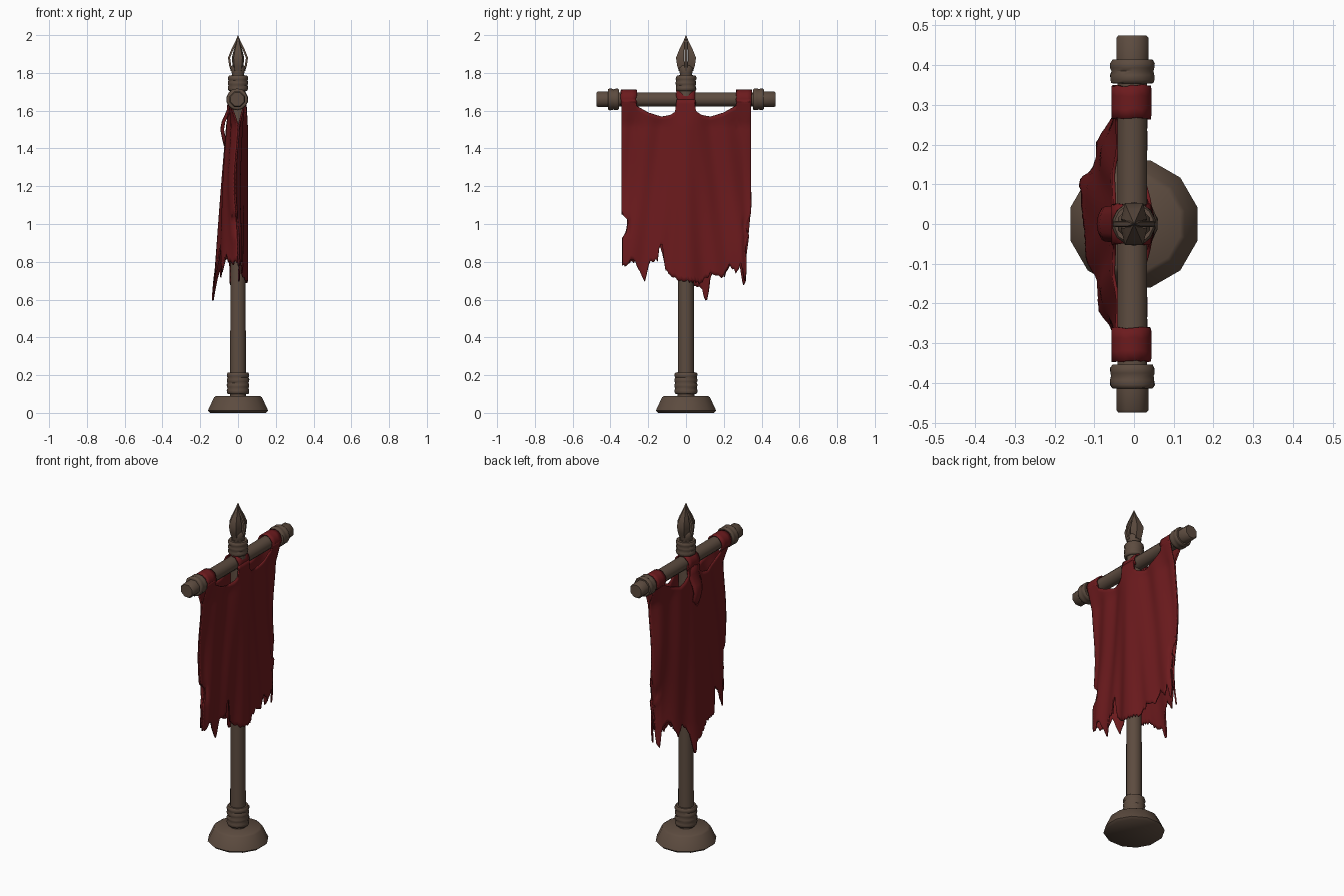
import bpy, bmesh, math, random
from mathutils import Matrix

if "Cube" in bpy.data.objects:
    bpy.data.objects.remove(bpy.data.objects["Cube"])

random.seed(4)


def material(name, col):
    m = bpy.data.materials.new(name)
    m.diffuse_color = (*col, 1)
    m.use_nodes = True
    m.node_tree.nodes["Principled BSDF"].inputs["Base Color"].default_value = m.diffuse_color
    return m


WOOD = material("weathered wood", (0.108, 0.071, 0.050))
CLOTH = material("dark red cloth", (0.150, 0.0105, 0.0125))


def finish(name, bm, mat, angle=50, thickness=0):
    bmesh.ops.recalc_face_normals(bm, faces=bm.faces)
    me = bpy.data.meshes.new(name)
    bm.to_mesh(me)
    bm.free()
    me.materials.append(mat)
    me.shade_smooth()
    me.set_sharp_from_angle(angle=math.radians(angle))
    ob = bpy.data.objects.new(name, me)
    bpy.context.collection.objects.link(ob)
    if thickness:
        s = ob.modifiers.new("thickness", "SOLIDIFY")
        s.thickness, s.offset = thickness, 0
    return ob


def lerp(points, v):
    """Piecewise linear curve through (position, value) points."""
    if v <= points[0][0]:
        return points[0][1]
    for (a, p), (b, q) in zip(points, points[1:]):
        if v <= b:
            return p + (q - p) * (v - a) / (b - a)
    return points[-1][1]


def grid(bm, rows, closed=False):
    vs = [[bm.verts.new(p) for p in r] for r in rows]
    for a, b in zip(vs, vs[1:]):
        n = len(a)
        for i in range(n if closed else n - 1):
            j = (i + 1) % n
            bm.faces.new((a[i], a[j], b[j], b[i]))
    return vs


def lathe(name, profile, sides, along_y=False, z=0, x=0, jitter=0):
    """Turn a (radius, height) profile about z, or about y when along_y."""
    bm = bmesh.new()
    rows = []
    for r, h in profile:
        row = []
        for i in range(sides):
            a = math.tau * (i + 0.5) / sides
            k = r + random.uniform(-jitter, jitter)
            row.append((k * math.cos(a), k * math.sin(a), h))
        rows.append(row)
    vs = grid(bm, rows, True)
    bm.faces.new(vs[0])
    bm.faces.new(vs[-1])
    if along_y:
        bm.transform(Matrix.Translation((x, 0, z)) @ Matrix.Rotation(-math.pi / 2, 4, 'X'))
    return finish(name, bm, WOOD)


def wrap(name, start, end, r, turns, **kw):
    """Rope binding made of stacked bulging turns."""
    d = (end - start) / turns
    prof = [(r * 0.87, start)]
    for i in range(turns):
        h = start + i * d
        prof += [(r * 0.94, h + d * 0.05), (r, h + d * 0.3), (r, h + d * 0.7)]
    prof.append((r * 0.9, end))
    return lathe(name, prof, 14, jitter=0.0015, **kw)


# Stand and pole
lathe("base", [(0.152, 0), (0.165, 0.012), (0.132, 0.082), (0.12, 0.09)], 12)
lathe("pole", [(0.044, 0.085), (0.042, 0.9), (0.041, 1.72), (0.036, 1.79)], 10)
wrap("pole_binding_low", 0.10, 0.215, 0.060, 4)
wrap("pole_binding_high", 1.705, 1.785, 0.054, 3)

# Crossbar with rope bindings near both ends
BAR, BARX = 1.66, -0.004
lathe("crossbar", [(0.038, -0.475), (0.044, -0.468), (0.044, -0.40), (0.040, -0.35),
                   (0.040, 0.35), (0.044, 0.40), (0.044, 0.468), (0.038, 0.475)],
      8, along_y=True, z=BAR, x=BARX)
for s in (-1, 1):
    wrap("crossbar_binding", s * 0.384 - 0.03, s * 0.384 + 0.03, 0.057, 2,
         along_y=True, z=BAR, x=BARX)

# Spear head: four curved prongs meeting at the tip
lathe("spear_socket", [(0.034, 1.78), (0.036, 1.80), (0.043, 1.825), (0.034, 1.84)], 8)
OUTER = [(1.81, 0.038), (1.84, 0.047), (1.88, 0.053), (1.92, 0.037), (1.96, 0.017), (2.0, 0.001)]
THICK_IN = [(1.81, 0.0), (1.86, 0.012), (1.92, 0.010), (1.95, 0.0)]
for k in range(4):
    thick = k % 2
    bm = bmesh.new()
    rows = []
    for z, ro in OUTER:
        ri = min(lerp(THICK_IN, z), ro * 0.8) if thick else max(ro - 0.011, 0)
        w = ro * 0.62 if thick else min(0.008, ro * 0.5)
        rows.append([(ri, -w, z), (ro, -w * 0.7, z), (ro, w * 0.7, z), (ri, w, z)])
    vs = grid(bm, rows, True)
    bm.faces.new(vs[0])
    bm.faces.new(vs[-1])
    bmesh.ops.rotate(bm, verts=bm.verts, matrix=Matrix.Rotation(k * math.pi / 2, 3, 'Z'))
    finish("spear_prong", bm, WOOD, 35)

# Cloth straps looping over and under the bar
TABS = [(-0.345, -0.262), (-0.05, 0.05), (0.265, 0.348)]
for y0, y1 in TABS:
    bm = bmesh.new()
    rows = []
    for i in range(17):
        a = math.radians(-35 + 250 * i / 16)
        rows.append([(BARX - 0.003 + 0.046 * math.cos(a), y + random.uniform(-0.003, 0.003),
                      BAR + 0.047 * math.sin(a))
                     for y in (y0, y0 * 0.7 + y1 * 0.3, y0 * 0.3 + y1 * 0.7, y1)])
    grid(bm, rows)
    finish("strap", bm, CLOTH, 60, 0.008)

# Ragged outlines of the two hanging layers
SAG = [(0.05, 1.60), (0.08, 1.578), (0.13, 1.568), (0.2, 1.59), (0.262, 1.625)]
HEM_FRONT = [(-0.345, 0.78), (-0.31, 0.79), (-0.28, 0.82), (-0.25, 0.75), (-0.215, 0.70),
             (-0.195, 0.79), (-0.15, 0.81), (-0.14, 0.89), (-0.122, 0.89), (-0.115, 0.77),
             (-0.08, 0.73), (-0.03, 0.70), (0.02, 0.70), (0.08, 0.69), (0.13, 0.74), (0.16, 0.73),
             (0.2, 0.72), (0.23, 0.78), (0.27, 0.74), (0.29, 0.80), (0.325, 0.69), (0.348, 0.82)]
HEM_BACK = [(-0.345, 0.80), (-0.29, 0.79), (-0.25, 0.84), (-0.22, 0.73), (-0.18, 0.83),
            (-0.14, 0.90), (-0.10, 0.76), (-0.02, 0.74), (0.04, 0.68), (0.085, 0.66),
            (0.1, 0.585), (0.112, 0.595), (0.13, 0.72), (0.17, 0.78), (0.205, 0.72),
            (0.24, 0.81), (0.28, 0.80), (0.31, 0.68), (0.33, 0.68), (0.348, 0.93)]
RIP_LEFT = [(0.79, 0.338), (0.89, 0.336), (0.93, 0.338), (0.95, 0.318), (1.0, 0.308),
            (1.04, 0.31), (1.045, 0.341)]
RIP_RIGHT = [(0.75, 0.325), (0.85, 0.315), (0.92, 0.318), (0.94, 0.335), (0.99, 0.31),
             (1.03, 0.33), (1.05, 0.341)]


def top_edge(y):
    if any(a <= y <= b for a, b in TABS):
        return BAR
    return lerp(SAG, abs(y))


def layer(name, hem, side, cols=82, nrows=40):
    bm = bmesh.new()
    ys = [-0.345 + 0.693 * i / cols for i in range(cols + 1)]
    lows = [lerp(hem, y) + random.uniform(-0.012, 0.012) for y in ys]
    rows = []
    for j in range(nrows + 1):
        t = j / nrows
        row = []
        for y, low in zip(ys, lows):
            z = top_edge(y) * (1 - t) + low * t
            d = min(max((BAR - z) / 0.95, 0), 1.1)
            q = max(0, 1 - (y / 0.35) ** 2)
            hang = min(1, d * 7)
            # folds run from the corner straps toward the middle
            fold = math.sin(abs(y) * 42 - d * 5) * hang * min(1, abs(y) * 8) * min(1, q * 4)
            rim = -0.006 + 0.010 * math.sin(z * 9) * (1 - q)
            # both layers leave the bar apart, part around the pole and meet at the sides
            if side > 0:
                x = rim + 0.026 * q + 0.028 * math.exp(-(y / 0.075) ** 2)
                x = 0.040 * (1 - hang) + x * hang + 0.006 * fold
            else:
                x = rim - 0.039 * q ** 0.7 - 0.078 * d ** 0.9 * q ** 0.9
                x = -0.049 * (1 - hang) + x * hang + 0.004 * fold
                x -= max(0, d - 0.95) * 0.06
            edge = lerp(RIP_RIGHT if y > 0 else RIP_LEFT, z)
            if abs(y) > 0.29:
                f = (abs(y) - 0.29) / 0.056
                y = math.copysign(0.29 + f * (edge - 0.29), y)
            row.append((x, y, z))
        rows.append(row)
    grid(bm, rows)
    return finish(name, bm, CLOTH, 60, 0.008)


layer("banner_front_layer", HEM_FRONT, 1)
layer("banner_back_layer", HEM_BACK, -1)

# Short torn flap hanging from the middle strap on the back
bm = bmesh.new()
FLAP = [(1.66, -0.05), (1.60, -0.056), (1.54, -0.083), (1.50, -0.090), (1.45, -0.080), (1.41, -0.070)]
rows = []
for i, (z, x) in enumerate(FLAP):
    w = 0.05 - 0.004 * i
    rows.append([(x + 0.012 * u * u, u * w, z + (0.03 * abs(u) if i == 5 else 0))
                 for u in (-1, -0.5, 0, 0.5, 1)])
grid(bm, rows)
finish("torn_flap", bm, CLOTH, 60, 0.008)
